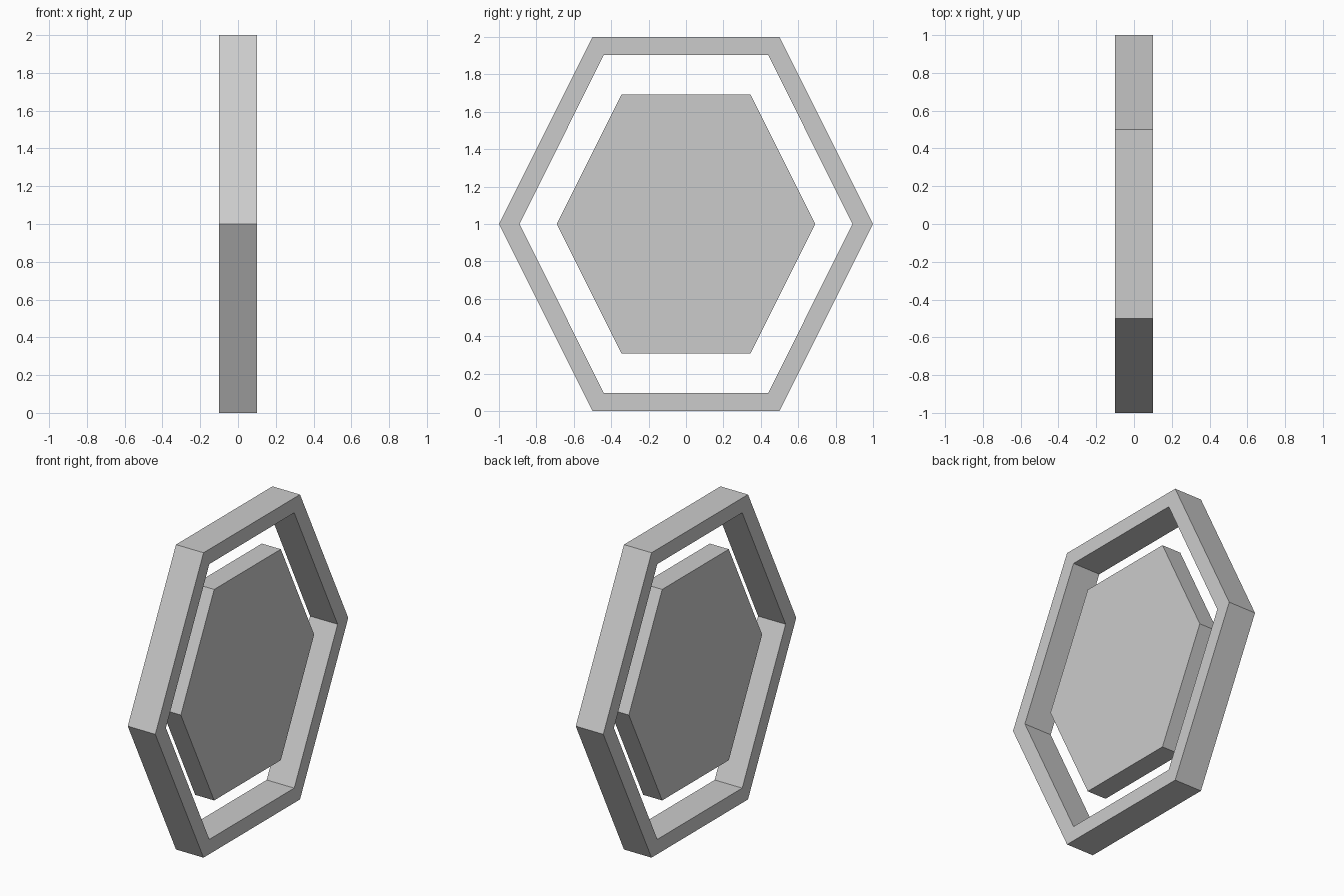
import bpy, bmesh, math

if "Cube" in bpy.data.objects:
    bpy.data.objects.remove(bpy.data.objects["Cube"])

HEX = [(1, 0), (0.5, 1), (-0.5, 1), (-1, 0), (-0.5, -1), (0.5, -1)]
INNER = [(0.89, 0), (0.44, 0.903), (-0.44, 0.903), (-0.89, 0), (-0.44, -0.903), (0.44, -0.903)]
PANEL = [(y * 0.691, z * 0.692) for y, z in HEX]


def along(loop, t):
    """Point at parameter t (one unit per side) around a hexagon."""
    i = math.floor(t)
    f = t - i
    a, b = loop[i % 6], loop[(i + 1) % 6]
    return (a[0] + (b[0] - a[0]) * f, a[1] + (b[1] - a[1]) * f)


def shard(name, front, back, half):
    """Solid lofted between a polygon at x=+half and one at x=-half."""
    bm = bmesh.new()
    f = [bm.verts.new((half, y, z + 1)) for y, z in front]
    b = [bm.verts.new((-half, y, z + 1)) for y, z in back]
    bm.faces.new(f)
    bm.faces.new(b[::-1])
    n = len(f)
    for i in range(n):
        j = (i + 1) % n
        bm.faces.new((f[j], f[i], b[i], b[j]))
    bmesh.ops.recalc_face_normals(bm, faces=bm.faces[:])
    me = bpy.data.meshes.new(name)
    bm.to_mesh(me)
    bm.free()
    bpy.context.collection.objects.link(bpy.data.objects.new(name, me))


# Outer frame: cracks as (outer position, inner position, drift towards the back)
cuts = [(0.49, 0.454, 0), (0.80, 0.94, 0.03), (1.225, 1.16, 0), (1.41, 1.335, -0.1),
        (1.675, 1.784, 0.045), (2.47, 2.463, -0.02), (3.125, 3.10, 0.035),
        (3.60, 3.642, 0.02), (4.105, 4.085, 0), (4.74, 4.773, 0), (5.50, 5.457, 0)]


def ring_piece(c0, c1, k):
    def side(loop, idx):
        t0, t1 = c0[idx], c1[idx]
        corners = [float(i) for i in range(math.ceil(t0), math.ceil(t1))]
        return [along(loop, t) for t in [t0 + k * c0[2]] + corners + [t1 + k * c1[2]]]
    return side(HEX, 0) + side(INNER, 1)[::-1]


for i, c0 in enumerate(cuts):
    c1 = cuts[i + 1] if i + 1 < len(cuts) else (cuts[0][0] + 6, cuts[0][1] + 6, cuts[0][2])
    shard(f"frame_piece_{i + 1}", ring_piece(c0, c1, 0), ring_piece(c0, c1, 1), 0.1)


# Centre panel: crack junctions on the front and back faces
def rim(z, s):
    return (s * (0.691 - 0.5 * abs(z)), z)


front = dict(A=rim(0.28, -1), B=(-0.32, 0.145), C=(0.24, 0.18), D=rim(0.365, 1),
             E=(0.21, 0.055), F=rim(-0.425, 1), G=(-0.205, -0.13), H=(-0.06, -0.692),
             I=(-0.375, 0.02), J=rim(0.05, -1))
back = dict(A=rim(0.25, -1), B=(-0.5, 0.235), C=(0.38, 0.29), D=rim(0.39, 1),
            E=(0.307, -0.02), F=rim(-0.41, 1), G=(-0.14, -0.21), H=(-0.026, -0.692),
            I=(-0.5, 0.08), J=rim(0.12, -1))
for d in (front, back):
    d.update({str(i): p for i, p in enumerate(PANEL)})

for i, cell in enumerate(["ABCD12", "DCEF0", "FEGH5", "HGIJ34", "JIBA", "BCEGI"]):
    shard(f"panel_piece_{i + 1}", [front[c] for c in cell], [back[c] for c in cell], 0.069)
